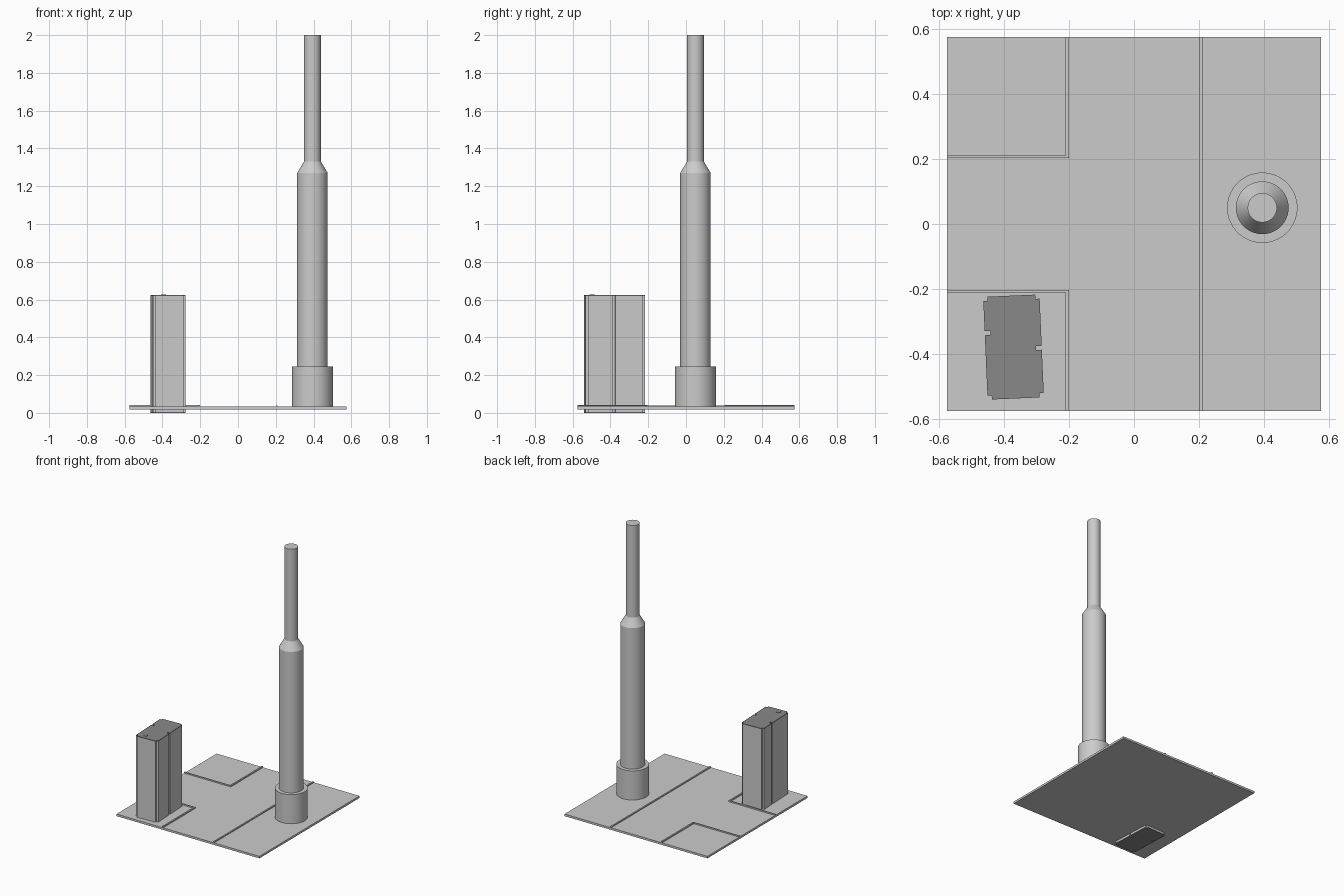
import bpy, bmesh, math
from mathutils import Matrix

if "Cube" in bpy.data.objects:
    bpy.data.objects.remove(bpy.data.objects["Cube"])

dark = bpy.data.materials.new("dark_grey")
dark.diffuse_color = (0.25, 0.25, 0.25, 1)
dark.use_nodes = True
dark.node_tree.nodes["Principled BSDF"].inputs["Base Color"].default_value = dark.diffuse_color


def prism(name, outline, z0, z1, matrix=Matrix(), mat=None):
    """Extrude a flat outline from z0 to z1."""
    bm = bmesh.new()
    face = bm.faces.new([bm.verts.new((x, y, z0)) for x, y in outline])
    top = bmesh.ops.extrude_face_region(bm, geom=[face])["geom"]
    bmesh.ops.translate(bm, vec=(0, 0, z1 - z0),
                        verts=[v for v in top if isinstance(v, bmesh.types.BMVert)])
    bmesh.ops.transform(bm, matrix=matrix, verts=bm.verts)
    bmesh.ops.recalc_face_normals(bm, faces=bm.faces)
    me = bpy.data.meshes.new(name)
    bm.to_mesh(me)
    bm.free()
    ob = bpy.data.objects.new(name, me)
    bpy.context.collection.objects.link(ob)
    if mat:
        me.materials.append(mat)
    return ob


def rect(x0, y0, x1, y1):
    return [(x0, y0), (x1, y0), (x1, y1), (x0, y1)]


def lathe(name, profile, loc, segments=64):
    """Revolve a closed-ended (radius, z) profile."""
    bm = bmesh.new()
    rings = [[bm.verts.new((r * math.cos(2 * math.pi * i / segments),
                            r * math.sin(2 * math.pi * i / segments), z))
              for i in range(segments)] for r, z in profile]
    for a, b in zip(rings, rings[1:]):
        for i in range(segments):
            j = (i + 1) % segments
            bm.faces.new((a[i], a[j], b[j], b[i]))
    bm.faces.new(rings[0][::-1])
    bm.faces.new(rings[-1])
    me = bpy.data.meshes.new(name)
    bm.to_mesh(me)
    bm.free()
    ob = bpy.data.objects.new(name, me)
    ob.location = loc
    bpy.context.collection.objects.link(ob)
    bpy.ops.object.select_all(action='DESELECT')
    ob.select_set(True)
    bpy.context.view_layer.objects.active = ob
    bpy.ops.object.shade_smooth_by_angle(angle=math.radians(20))
    return ob


# Ground plate and kerbs
E = 0.575
prism("ground_plate", rect(-E, -E, E, E), 0.018, 0.033)
prism("long_kerb", rect(0.2, -E, 0.21, E), 0.025, 0.04)
corner = [(-E, 0.203), (-0.2, 0.203), (-0.2, E), (-0.21, E), (-0.21, 0.21), (-E, 0.21)]
for name, s in (("back", 1), ("front", -1)):
    prism(name + "_corner_kerb", [(x, s * y) for x, y in corner], 0.025, 0.042)

# Round tower with stepped shaft and base collar
lathe("tower_shaft", [(0.081, 0.03), (0.081, 1.27), (0.045, 1.33), (0.045, 2.0)], (0.394, 0.05, 0))
lathe("tower_base", [(0.108, 0.03), (0.108, 0.245)], (0.394, 0.05, 0))

# Block building: notched rectangle, turned slightly
W, L, c = 0.0865, 0.158, 0.013
right = [(W - c, -L), (W - c, -L + c), (W, -L + c),
         (W, -0.012), (W - 0.018, -0.012), (W - 0.018, 0.0), (W, 0.0),
         (W, L - c), (W - c, L - c), (W - c, L)]
left = [(-W + c, L), (-W + c, L - c), (-W, L - c),
        (-W, 0.053), (-W + 0.018, 0.053), (-W + 0.018, 0.04), (-W, 0.04),
        (-W, -L + c), (-W + c, -L + c), (-W + c, -L)]
place = Matrix.Translation((-0.370, -0.378, 0)) @ Matrix.Rotation(math.radians(2.5), 4, 'Z')
prism("building_walls", right + left, 0.006, 0.618, place)
prism("building_roof", right + left, 0.618, 0.624, place, dark)
prism("building_floor", right + left, 0.0, 0.006, place, dark)
prism("roof_hatch", rect(-0.042, -0.132, -0.017, -0.107), 0.622, 0.626, place, dark)
